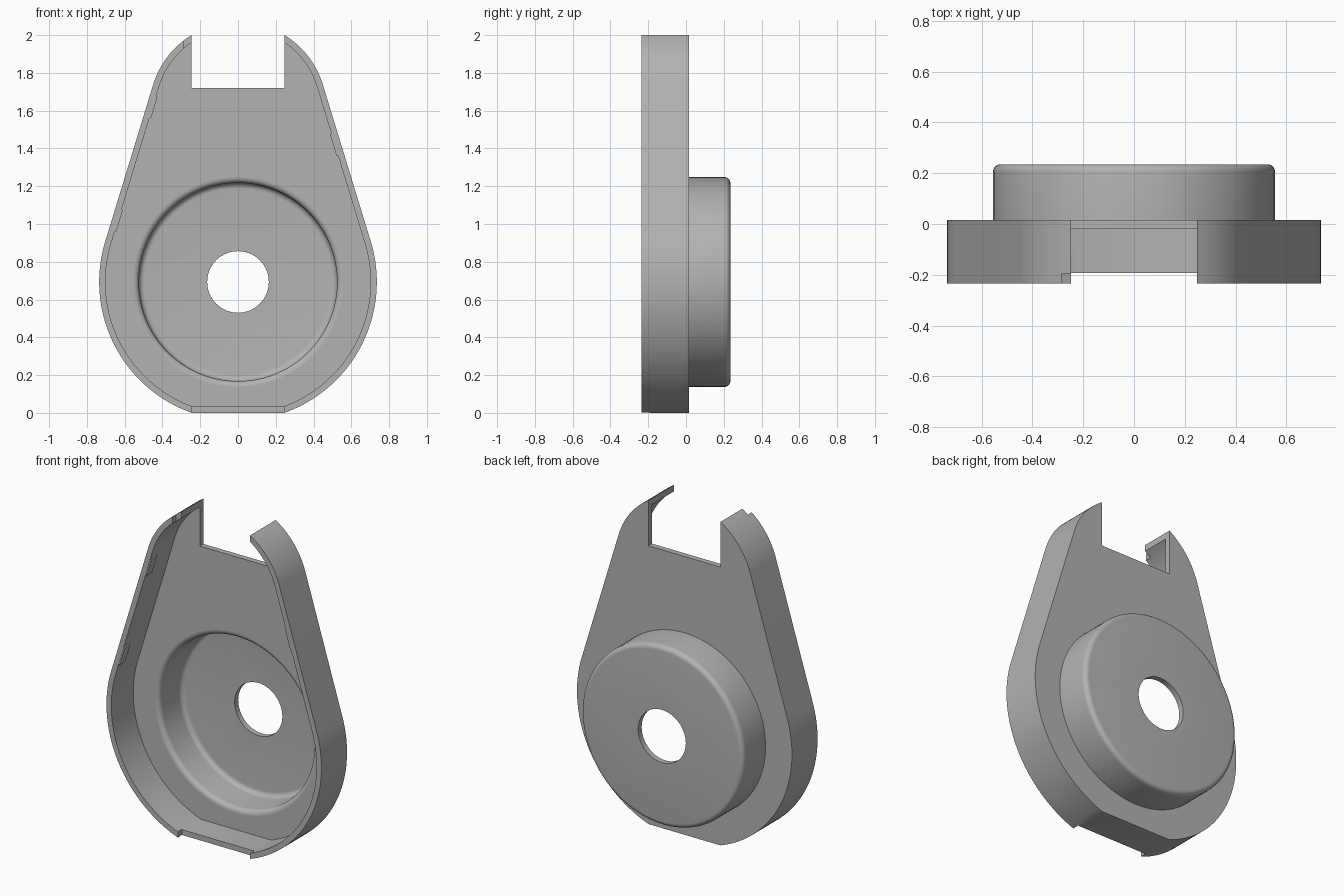
import bpy, bmesh, math
from mathutils import Vector, Matrix

if "Cube" in bpy.data.objects:
    bpy.data.objects.remove(bpy.data.objects["Cube"])

CZ, R = 0.693, 0.735          # lower round: centre height, radius
TZ, TR = 1.60, 0.47           # upper round
FRONT, BACK = -0.235, 0.015
WALL = 0.033
TILT = math.asin((R - TR) / (TZ - CZ))   # tilt of the straight flanks

grey = bpy.data.materials.new("grey plastic")
grey.diffuse_color = (0.45, 0.45, 0.45, 1)
grey.use_nodes = True
grey.node_tree.nodes["Principled BSDF"].inputs["Base Color"].default_value = grey.diffuse_color


def finish(bm, name):
    bmesh.ops.recalc_face_normals(bm, faces=bm.faces)
    me = bpy.data.meshes.new(name)
    bm.to_mesh(me)
    bm.free()
    me.materials.append(grey)
    ob = bpy.data.objects.new(name, me)
    bpy.context.collection.objects.link(ob)
    return ob


def arc(cx, cy, r, a0, a1, n):
    return [(cx + r * math.cos(a0 + (a1 - a0) * i / n),
             cy + r * math.sin(a0 + (a1 - a0) * i / n)) for i in range(n + 1)]


def outline(inset):
    """Teardrop with a flat foot, shrunk by inset."""
    r, t = R - inset, TR - inset
    foot = -math.asin((CZ - inset) / r)
    right = arc(0, CZ, r, foot, TILT, 40) + arc(0, TZ, t, TILT, math.pi / 2, 28)
    return right + [(-x, z) for x, z in reversed(right[:-1])]


def prism(name, pts, y0, y1):
    bm = bmesh.new()
    face = bm.faces.new([bm.verts.new((x, y0, z)) for x, z in pts])
    ext = bmesh.ops.extrude_face_region(bm, geom=[face])
    verts = [v for v in ext["geom"] if isinstance(v, bmesh.types.BMVert)]
    bmesh.ops.translate(bm, verts=verts, vec=(0, y1 - y0, 0))
    return finish(bm, name)


def lathe(name, profile, n=96):
    """Solid of revolution about the y axis through the lower round."""
    bm = bmesh.new()
    rings = [[bm.verts.new((r * math.cos(2 * math.pi * k / n), y,
                            CZ + r * math.sin(2 * math.pi * k / n)))
              for k in range(n)] for r, y in profile]
    for a, b in zip(rings, rings[1:]):
        for k in range(n):
            bm.faces.new((a[k], a[(k + 1) % n], b[(k + 1) % n], b[k]))
    bm.faces.new(rings[0])
    bm.faces.new(rings[-1])
    return finish(bm, name)


def box(name, x0, x1, y0, y1, z0, z1):
    return prism(name, [(x0, z0), (x1, z0), (x1, z1), (x0, z1)], y0, y1)


def combine(target, tool, op):
    mod = target.modifiers.new(op, "BOOLEAN")
    mod.operation, mod.solver, mod.object = op, "EXACT", tool
    bpy.context.view_layer.objects.active = target
    bpy.ops.object.modifier_apply(modifier=mod.name)
    bpy.data.objects.remove(tool)


# Teardrop cover, hollowed from the front
cover = prism("cover", outline(0), FRONT, BACK)
combine(cover, prism("cavity", outline(WALL), -0.4, -0.02), "DIFFERENCE")

# Round drum on the back with a rounded rim
q = math.pi / 2
combine(cover, lathe("drum", [(0.555, -0.01)] + arc(0.525, 0.205, 0.03, 0, q, 6)), "UNION")

# Bowl inside the drum, rounded at the mouth and floor
bowl = ([(0.555, -0.08)] + arc(0.555, 0.01, 0.03, -q, -2 * q, 6)
        + arc(0.495, 0.17, 0.03, 0, q, 6))
combine(cover, lathe("bowl", bowl), "DIFFERENCE")

# Shaft hole, top slot, lowered foot lip and small tip step
combine(cover, lathe("shaft_hole", [(0.163, 0.1), (0.163, 0.4)], 64), "DIFFERENCE")
combine(cover, box("top_slot", -0.247, 0.247, -0.5, 0.5, 1.72, 2.3), "DIFFERENCE")
combine(cover, box("foot_lip", -0.247, 0.247, -0.5, -0.193, -0.1, 0.1), "DIFFERENCE")
combine(cover, box("tip_step", -0.285, -0.2, -0.5, -0.197, 1.85, 2.3), "DIFFERENCE")

bpy.context.view_layer.objects.active = cover
cover.select_set(True)
bpy.ops.object.shade_smooth_by_angle(angle=math.radians(30))
cover.select_set(False)

# Small snap ribs along the inner flanks: side, height, length
for i, (side, z, length) in enumerate([(-1, 1.62, 0.12), (-1, 1.02, 0.12), (1, 1.42, 0.12)]):
    x = (R - WALL - (z - CZ) * math.sin(TILT)) / math.cos(TILT)
    bm = bmesh.new()
    bmesh.ops.create_cube(bm, size=1)
    bmesh.ops.scale(bm, vec=(0.016, 0.05, length), verts=bm.verts)
    bmesh.ops.rotate(bm, matrix=Matrix.Rotation(-side * TILT, 3, "Y"), verts=bm.verts)
    bmesh.ops.translate(bm, vec=Vector((side * x, FRONT + 0.027, z)), verts=bm.verts)
    finish(bm, f"snap_rib_{i + 1}")
